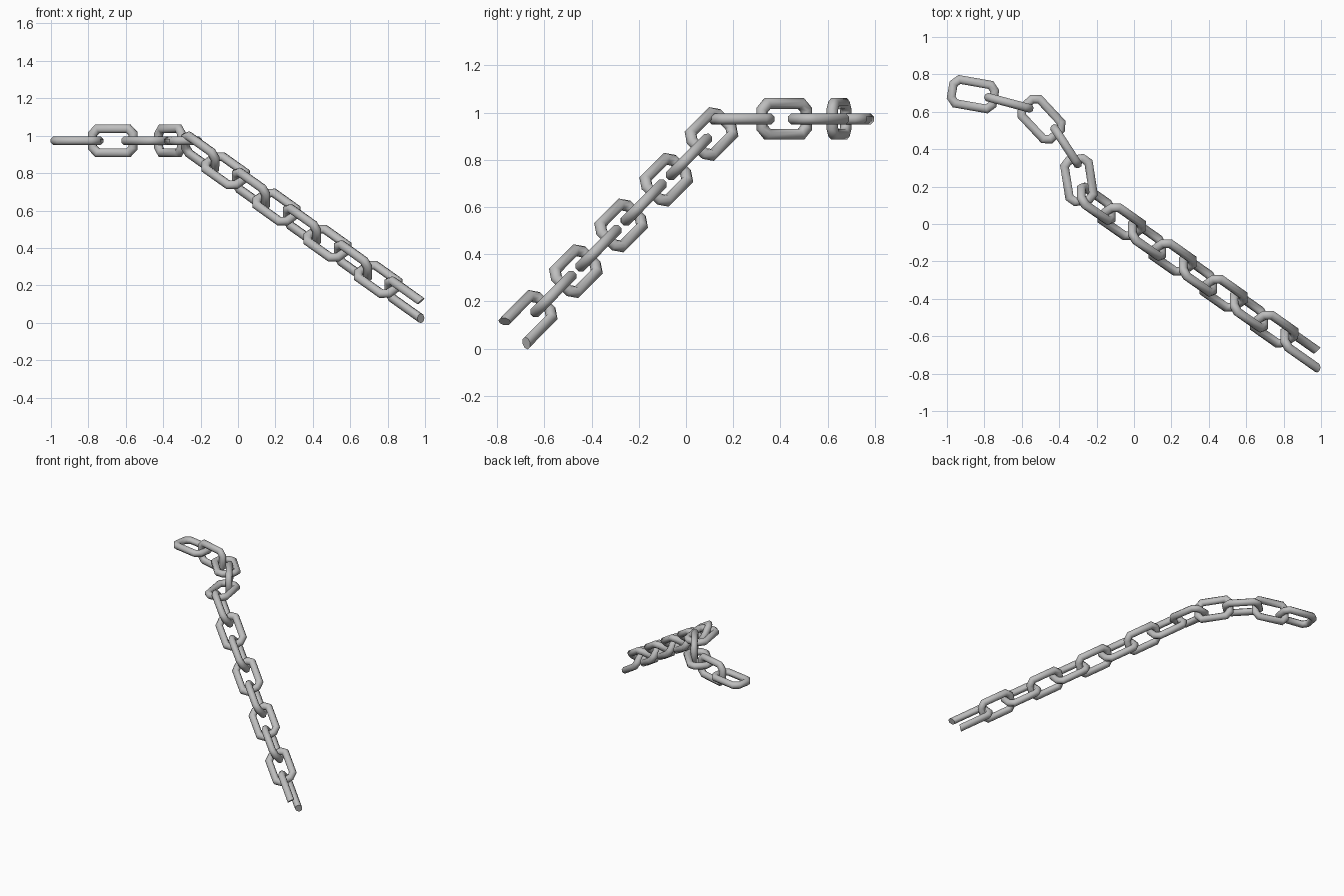
import bpy, bmesh, math
from mathutils import Vector, Matrix

cube = bpy.data.objects.get("Cube")
if cube:
    bpy.data.objects.remove(cube, do_unlink=True)

# Steel material
steel = bpy.data.materials.new("steel_grey")
steel.use_nodes = True
colour = (0.51, 0.51, 0.51, 1)
steel.diffuse_color = colour
steel.node_tree.nodes["Principled BSDF"].inputs["Base Color"].default_value = colour

R = 0.0245      # wire radius
SIDES = 8       # wire sides
HL, HW = 0.112, 0.065   # half length and half width of the wire centreline
AX, CY = 0.085, 0.037   # where the chamfered corners begin and end
TIP = 0.130             # reach of the broken prongs


def link_mesh(name, path, closed):
    """Sweep an octagonal wire along a flat path, with mitred corners."""
    bm = bmesh.new()
    n = len(path)
    pts = [Vector(p) for p in path]
    rings = []
    for i, p in enumerate(pts):
        before = (p - pts[i - 1]).normalized() if closed or i > 0 else None
        after = (pts[(i + 1) % n] - p).normalized() if closed or i < n - 1 else None
        # Open ends are cut on a slant, as if the next corner followed
        if before is None:
            before = Matrix.Rotation(math.radians(-50), 2) @ after
        if after is None:
            after = Matrix.Rotation(math.radians(50), 2) @ before
        tangent = (before + after).normalized()
        out = Vector((tangent.y, -tangent.x)) / tangent.dot(after)
        ring = []
        for k in range(SIDES):
            a = math.tau * (k + 0.5) / SIDES
            q = p + out * R * math.cos(a)
            ring.append(bm.verts.new((q.x, q.y, R * math.sin(a))))
        rings.append(ring)
    for i in range(n if closed else n - 1):
        r0, r1 = rings[i], rings[(i + 1) % n]
        for k in range(SIDES):
            m = (k + 1) % SIDES
            bm.faces.new((r0[k], r0[m], r1[m], r1[k]))
    if not closed:
        bm.faces.new(rings[0])
        bm.faces.new(rings[-1])
    bmesh.ops.recalc_face_normals(bm, faces=bm.faces)
    mesh = bpy.data.meshes.new(name)
    bm.to_mesh(mesh)
    bm.free()
    mesh.materials.append(steel)
    return mesh


# Counter-clockwise outlines: a whole link, and a broken link with two prongs
whole = link_mesh("chain_link", [(HL, -CY), (HL, CY), (AX, HW), (-AX, HW),
                                 (-HL, CY), (-HL, -CY), (-AX, -HW), (AX, -HW)], True)
broken = link_mesh("broken_link", [(TIP, HW), (-AX, HW), (-HL, CY),
                                   (-HL, -CY), (-AX, -HW), (TIP, -HW)], False)


def place(name, mesh, centre, along, across):
    """Put a link at centre, its length and width on the given directions."""
    x = Vector(along).normalized()
    y = Vector(across).normalized()
    z = x.cross(y).normalized()
    y = z.cross(x)
    ob = bpy.data.objects.new(name, mesh)
    bpy.context.collection.objects.link(ob)
    ob.matrix_world = Matrix.Translation(centre) @ Matrix((x, y, z)).transposed().to_4x4()
    bpy.ops.object.select_all(action='DESELECT')
    ob.select_set(True)
    bpy.context.view_layer.objects.active = ob
    bpy.ops.object.shade_smooth_by_angle(angle=math.radians(50))


# Level, curving stretch: alternating flat and upright links (x, y, heading)
level = [(-0.861, 0.694, -10), (-0.669, 0.648, -15), (-0.495, 0.561, -47),
         (-0.363, 0.416, -57), (-0.294, 0.235, -81)]
for i, (x, y, heading) in enumerate(level):
    a = math.radians(heading)
    along = (math.cos(a), math.sin(a), 0)
    across = (-along[1], along[0], 0) if i % 2 == 0 else (0, 0, 1)
    place(f"level_link_{i + 1}", whole, (x, y, 0.973), along, across)

# Straight sloping stretch ending in the broken link
start = Vector((-0.202, 0.108, 0.909))
step = Vector((0.136, -0.0957, -0.0968))
side = Vector((0, 1, -1)).normalized()
for i in range(9):
    across = side if i % 2 == 0 else step.cross(side)
    last = i == 8
    place("broken_end_link" if last else f"sloping_link_{i + 1}",
          broken if last else whole, start + step * i, step, across)
